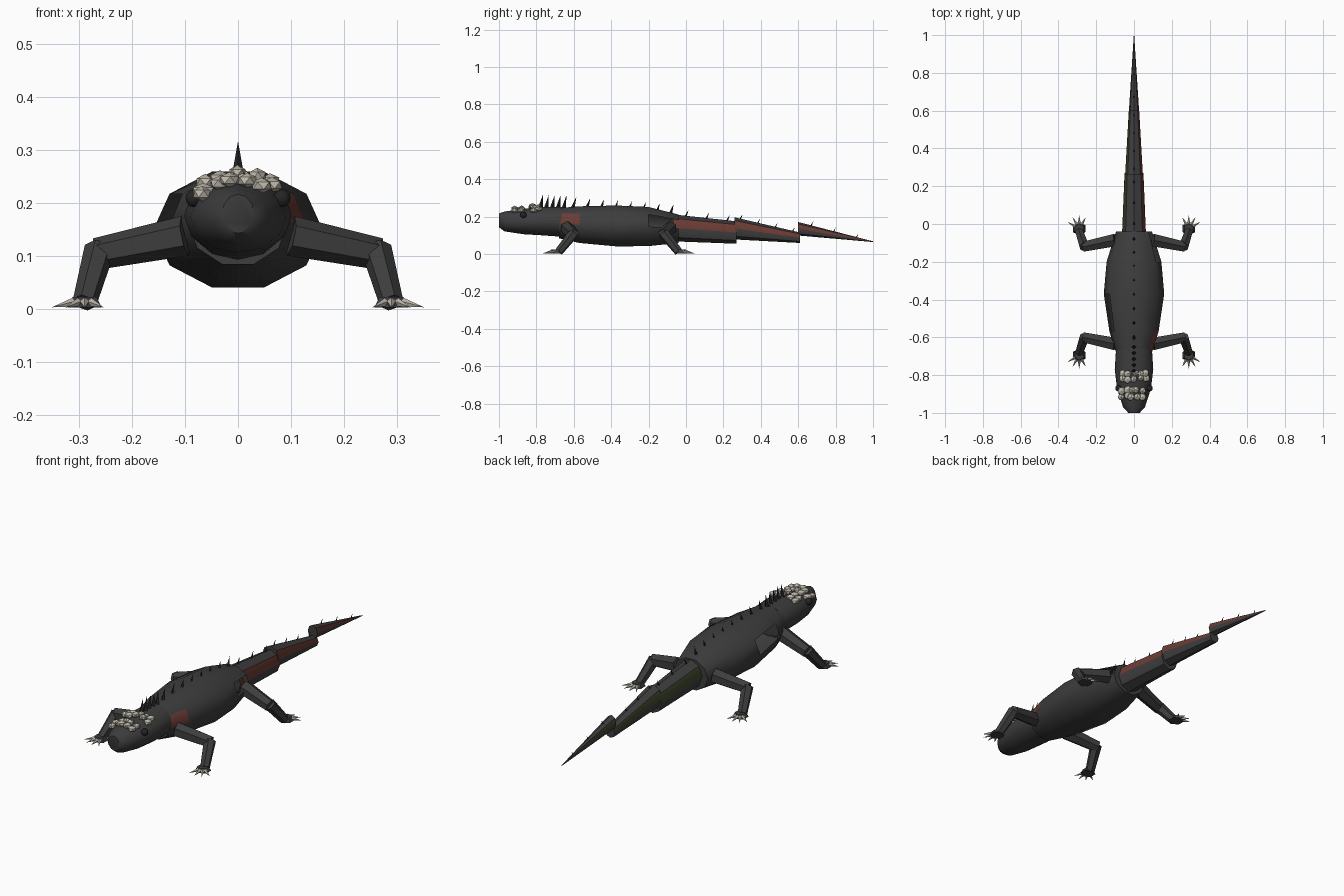
import bpy, bmesh, math, random
from mathutils import Vector, Matrix

old = bpy.data.objects.get("Cube")
if old:
    bpy.data.objects.remove(old)
random.seed(4)


def material(name, color):
    m = bpy.data.materials.new(name)
    m.use_nodes = True
    m.diffuse_color = (*color, 1)
    m.node_tree.nodes["Principled BSDF"].inputs["Base Color"].default_value = (*color, 1)
    return m


CHARCOAL = material("charcoal skin", (0.047, 0.047, 0.047))
BLACK = material("black", (0.018, 0.018, 0.018))
RED = material("rust red", (0.15, 0.045, 0.035))
GREEN = material("moss green", (0.055, 0.07, 0.03))
BONE = material("pale bone", (0.5, 0.47, 0.4))


def finish(name, bm, mats, smooth=None):
    mesh = bpy.data.meshes.new(name)
    bm.to_mesh(mesh)
    bm.free()
    ob = bpy.data.objects.new(name, mesh)
    bpy.context.collection.objects.link(ob)
    for m in mats:
        mesh.materials.append(m)
    if smooth:
        bpy.ops.object.select_all(action='DESELECT')
        ob.select_set(True)
        bpy.context.view_layer.objects.active = ob
        bpy.ops.object.shade_smooth_by_angle(angle=math.radians(smooth))
    return ob


def loft(name, rings, n, paint=None, skip=(), smooth=50):
    """Skin elliptical rings (y, half width, centre z, half height) along y."""
    bm = bmesh.new()
    loops = []
    for y, w, z, h in rings:
        angles = [math.tau * i / n for i in range(n)]
        loops.append([bm.verts.new((w * math.cos(a), y, z + h * math.sin(a))) for a in angles])
    for r in range(len(rings) - 1):
        for i in range(n):
            if (r, i) in skip:
                continue
            j = (i + 1) % n
            f = bm.faces.new((loops[r][i], loops[r][j], loops[r + 1][j], loops[r + 1][i]))
            f.material_index = (paint or {}).get((r, i), 0)
    bm.faces.new(loops[0])
    bm.faces.new(loops[-1])
    bmesh.ops.recalc_face_normals(bm, faces=bm.faces)
    return finish(name, bm, (CHARCOAL, RED, GREEN), smooth)


def add_rod(bm, a, b, r1, r2, sides):
    """Tapered rod between two points."""
    a, b = Vector(a), Vector(b)
    d = b - a
    turn = d.to_track_quat('Z', 'Y').to_matrix().to_4x4()
    bmesh.ops.create_cone(bm, cap_ends=True, segments=sides, radius1=r1, radius2=r2,
                          depth=d.length, matrix=Matrix.Translation((a + b) / 2) @ turn)


# Trunk: one rust shoulder panel, and an open panel on each flank
loft("body", [(-0.68, 0.095, 0.165, 0.085), (-0.57, 0.13, 0.157, 0.103),
              (-0.37, 0.16, 0.15, 0.115), (-0.2, 0.145, 0.147, 0.11),
              (-0.04, 0.095, 0.135, 0.08)], 10,
     paint={(0, 0): 1}, skip=((3, 0), (1, 4)))

# Head with blunt snout
loft("head", [(-1.0, 0.03, 0.18, 0.037), (-0.97, 0.058, 0.174, 0.053),
              (-0.87, 0.09, 0.174, 0.068), (-0.77, 0.102, 0.176, 0.076),
              (-0.66, 0.095, 0.172, 0.08)], 12)

# Three overlapping tail sections with a coloured stripe on each side
tail = [((-0.07, 0.064, 0.14, 0.072), (0.27, 0.05, 0.115, 0.06)),
        ((0.26, 0.047, 0.137, 0.059), (0.61, 0.027, 0.087, 0.028)),
        ((0.6, 0.027, 0.135, 0.036), (1.0, 0.001, 0.066, 0.002))]
for k, rings in enumerate(tail):
    loft(f"tail_section_{k + 1}", rings, 8, paint={(0, 0): 1, (0, 3): 2}, smooth=40)

# Eyes
for side, s in (("left", 1), ("right", -1)):
    bm = bmesh.new()
    bmesh.ops.create_uvsphere(bm, u_segments=10, v_segments=6, radius=0.017,
                              matrix=Matrix.Translation((s * 0.083, -0.87, 0.209)))
    finish(f"{side}_eye", bm, [BLACK], 60)

# Legs, feet and claws; the hind pair mirrors the front pair along y
MID = -0.36
for end, e in (("front", -1), ("hind", 1)):
    for side, s in (("left", 1), ("right", -1)):
        def at(x, y, z):
            return (s * x, MID + e * y, z)

        bm = bmesh.new()
        add_rod(bm, at(0.1, 0.275, 0.138), at(0.268, 0.24, 0.104), 0.038, 0.03, 6)
        finish(f"{end}_{side}_upper_leg", bm, [CHARCOAL])
        bm = bmesh.new()
        add_rod(bm, at(0.262, 0.24, 0.112), at(0.29, 0.32, 0.012), 0.029, 0.023, 6)
        finish(f"{end}_{side}_lower_leg", bm, [CHARCOAL])
        bm = bmesh.new()
        add_rod(bm, at(0.29, 0.335, 0.003), at(0.29, 0.335, 0.023), 0.037, 0.026, 6)
        finish(f"{end}_{side}_foot", bm, [CHARCOAL])
        bm = bmesh.new()
        for deg in (-30, 0, 30, 60):
            dx, dy = math.sin(math.radians(deg)), math.cos(math.radians(deg))
            add_rod(bm, at(0.29 + 0.025 * dx, 0.335 + 0.025 * dy, 0.012),
                    at(0.29 + 0.072 * dx, 0.335 + 0.072 * dy, 0.003), 0.009, 0.0, 5)
        finish(f"{end}_{side}_claws", bm, [BONE])

# Crest: (first y, last y, count, first base z, last base z, height, backward lean)
bm = bmesh.new()
crest = [(-0.775, -0.65, 5, 0.245, 0.24, 0.072, 0.01),
         (-0.6, -0.08, 8, 0.25, 0.212, 0.055, 0.014),
         (0.0, 0.22, 3, 0.198, 0.172, 0.038, 0.014),
         (0.29, 0.57, 4, 0.183, 0.115, 0.03, 0.013),
         (0.67, 0.91, 3, 0.152, 0.085, 0.024, 0.012)]
for y0, y1, count, z0, z1, height, lean in crest:
    for i in range(count):
        t = i / (count - 1)
        y, z = y0 + (y1 - y0) * t, z0 + (z1 - z0) * t
        add_rod(bm, (0, y - lean / 2, z - 0.008), (0, y + lean, z + height),
                height * 0.2, 0, 4)
finish("dorsal_spines", bm, [BLACK])

# Pale knobbly scales in two bands over the crown
bm = bmesh.new()
for y0, x0, x1, z0 in ((-0.895, -0.065, 0.04, 0.238), (-0.805, -0.06, 0.065, 0.25)):
    for row in (-1, 1):
        for i in range(5):
            x = x0 + (x1 - x0) * i / 4 + random.uniform(-0.006, 0.006)
            y = y0 + row * 0.016 + random.uniform(-0.006, 0.006)
            size = [random.uniform(0.017, 0.024) for _ in range(2)]
            place = Matrix.LocRotScale(
                Vector((x, y, z0 - 4.5 * x * x + random.uniform(0, 0.008))),
                Matrix.Rotation(random.uniform(0, 3), 3, 'Z').to_quaternion(),
                Vector((*size, 0.015)))
            bmesh.ops.create_icosphere(bm, subdivisions=1, radius=1, matrix=place)
finish("crown_scales", bm, [BONE])
